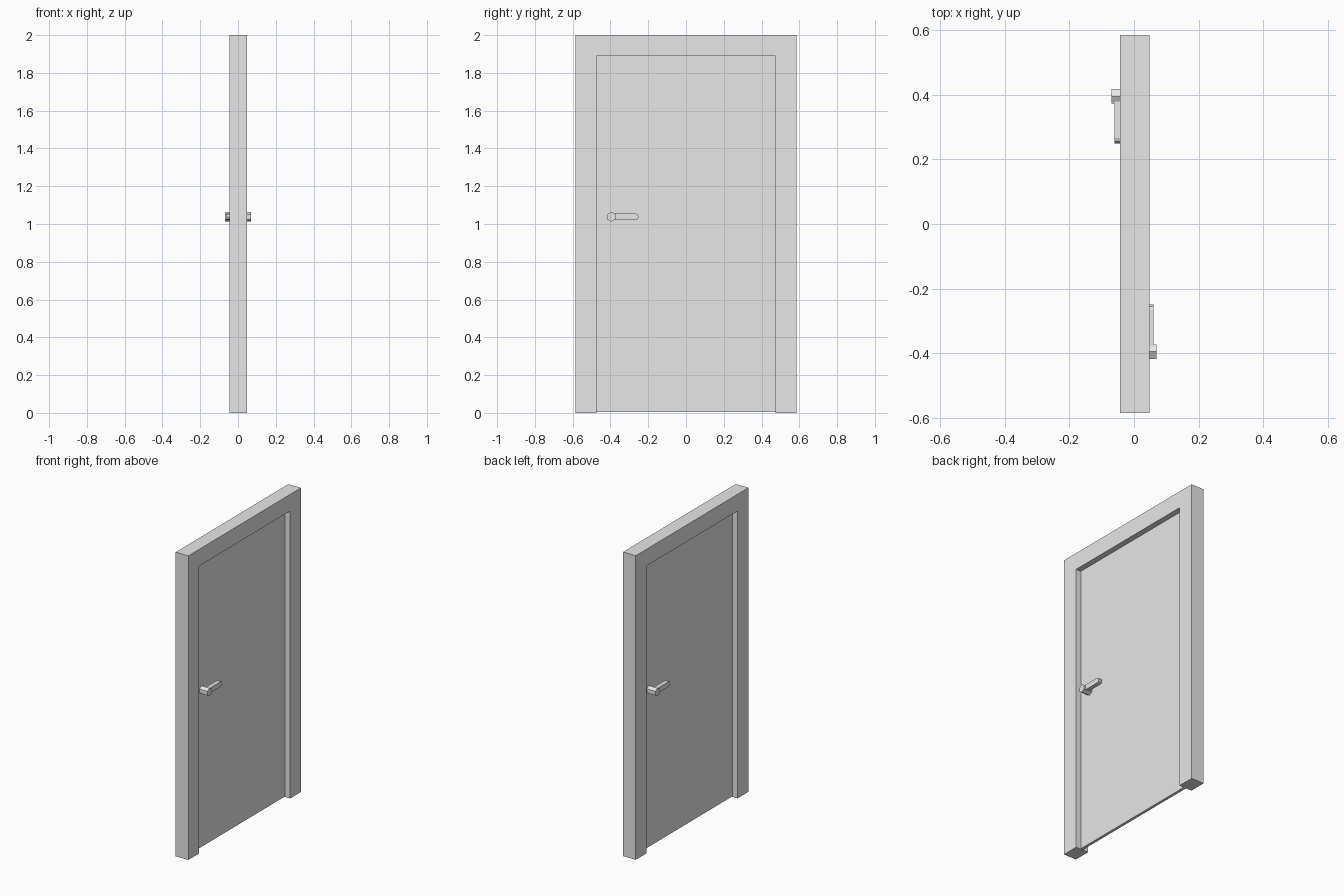
import bpy
import bmesh
import math

cube = bpy.data.objects.get("Cube")
if cube:
    bpy.data.objects.remove(cube, do_unlink=True)

# One plain grey for everything
grey = bpy.data.materials.new("light_grey")
grey.use_nodes = True
colour = (0.8, 0.8, 0.8, 1)
grey.diffuse_color = colour
grey.node_tree.nodes["Principled BSDF"].inputs["Base Color"].default_value = colour


def extrude_profile(name, points, x0, x1, turned=False):
    """Extrude a (y, z) outline from x0 to x1; turned puts it on the other side."""
    bm = bmesh.new()
    face = bm.faces.new([bm.verts.new((x0, y, z)) for y, z in points])
    new = bmesh.ops.extrude_face_region(bm, geom=[face])["geom"]
    verts = [v for v in new if isinstance(v, bmesh.types.BMVert)]
    bmesh.ops.translate(bm, verts=verts, vec=(x1 - x0, 0, 0))
    if turned:
        for v in bm.verts:
            v.co.x, v.co.y = -v.co.x, -v.co.y
    bmesh.ops.recalc_face_normals(bm, faces=bm.faces)
    mesh = bpy.data.meshes.new(name)
    bm.to_mesh(mesh)
    bm.free()
    mesh.materials.append(grey)
    obj = bpy.data.objects.new(name, mesh)
    bpy.context.collection.objects.link(obj)
    return obj


def arc(cy, cz, r, start, end, steps):
    angles = [math.radians(start + (end - start) * i / steps) for i in range(steps + 1)]
    return [(cy + r * math.cos(a), cz + r * math.sin(a)) for a in angles]


# Door frame: an upside-down U
W, H, w, h = 0.585, 2.0, 0.474, 1.89
outline = [(-W, 0), (-W, H), (W, H), (W, 0), (w, 0), (w, h), (-w, h), (-w, 0)]
extrude_profile("door_frame", outline, -0.044, 0.048)

# Door leaf, let into the frame
lip, gap = 0.02, 0.004
e = w + lip
extrude_profile("door_leaf", [(-e, gap), (e, gap), (e, h + lip), (-e, h + lip)],
                -0.007, 0.011)

# Handles on both sides: six-sided spindle and a round-ended lever
HY, HZ, R = -0.395, 1.038, 0.017
for side, turned in (("right", False), ("left", True)):
    spindle = arc(HY, HZ, 0.026, 90, 390, 5)
    extrude_profile(side + "_handle_spindle", spindle, 0.005, 0.07, turned)
    lever = arc(-0.25 - R, HZ, R, -90, 90, 4) + [(HY, HZ + R), (HY, HZ - R)]
    extrude_profile(side + "_handle_lever", lever, 0.034, 0.061, turned)
